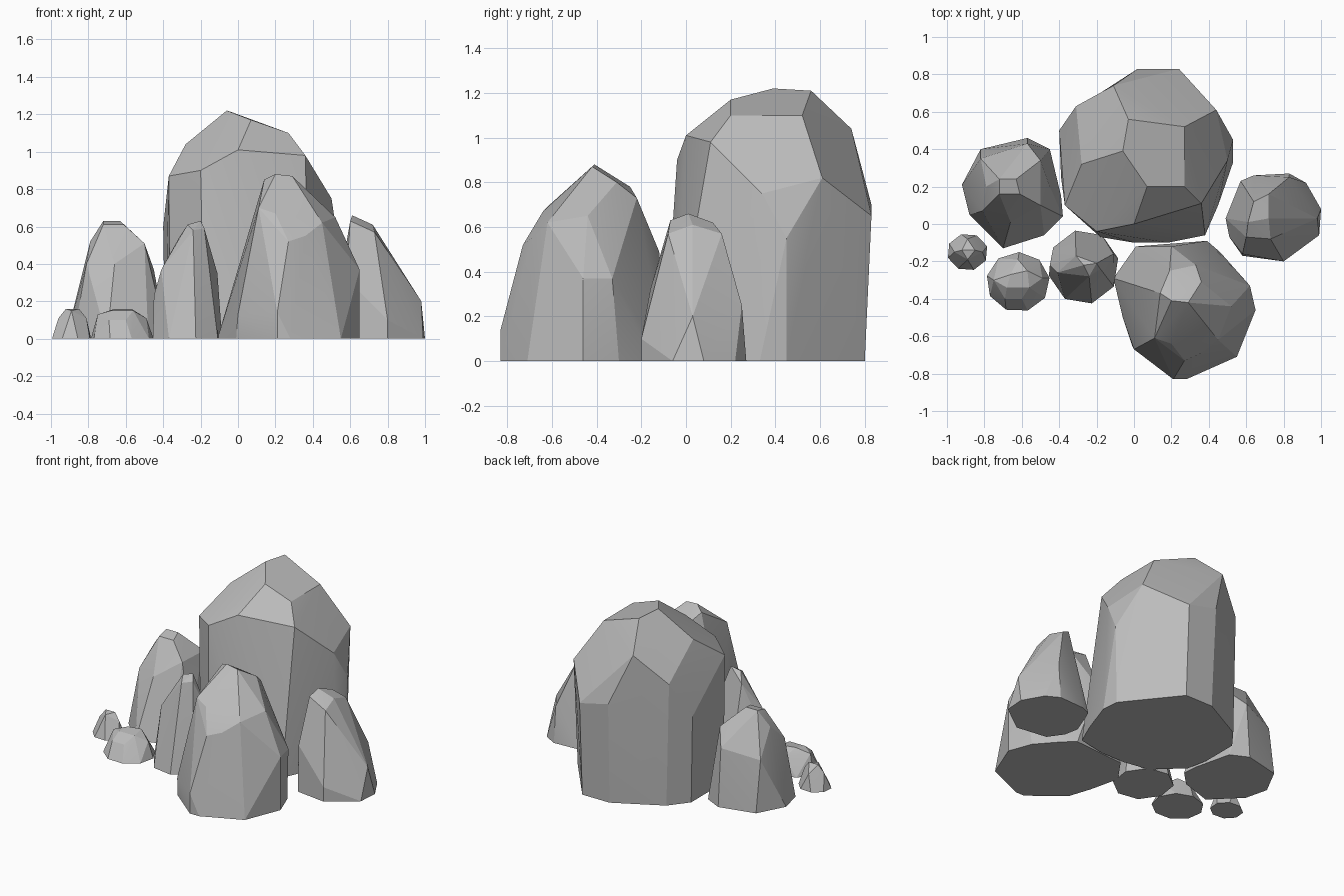
import bpy
import bmesh
from math import cos, sin, tau, radians

default_cube = bpy.data.objects.get("Cube")
if default_cube:
    bpy.data.objects.remove(default_cube, do_unlink=True)

# One plain grey stone colour
STONE_COLOUR = (.5, .5, .5, 1)
stone = bpy.data.materials.new("grey_stone")
stone.use_nodes = True
stone.diffuse_color = STONE_COLOUR
shader = next(node for node in stone.node_tree.nodes if node.type == 'BSDF_PRINCIPLED')
shader.inputs["Base Color"].default_value = STONE_COLOUR
shader.inputs["Roughness"].default_value = .9


def oval(centre_x, centre_y, radius_x, radius_y, sides, turn):
    """Ground outline with the given number of sides."""
    angles = [tau * (side + turn) / sides for side in range(sides)]
    return [(centre_x + radius_x * cos(angle), centre_y + radius_y * sin(angle))
            for angle in angles]


def rock(name, footprint, crown):
    """Stretch a faceted skin over a ground outline and a few crown corners."""
    bm = bmesh.new()
    for x, y in footprint:
        bm.verts.new((x, y, 0))
    for corner in crown:
        bm.verts.new(corner)
    bmesh.ops.convex_hull(bm, input=bm.verts[:], use_existing_faces=False)
    loose = [vert for vert in bm.verts if not vert.link_faces]
    bmesh.ops.delete(bm, geom=loose, context='VERTS')
    bmesh.ops.dissolve_limit(bm, angle_limit=radians(3),
                             verts=bm.verts[:], edges=bm.edges[:])
    bmesh.ops.recalc_face_normals(bm, faces=bm.faces[:])
    mesh = bpy.data.meshes.new(name)
    bm.to_mesh(mesh)
    bm.free()
    mesh.materials.append(stone)
    # Soften shallow creases, keep the chiselled edges sharp
    mesh.shade_smooth()
    mesh.set_sharp_from_angle(angle=radians(13))
    obj = bpy.data.objects.new(name, mesh)
    bpy.context.scene.collection.objects.link(obj)
    return obj


# Tall boulder at the back
rock("tall_boulder",
     footprint=[(.53, .33), (.52, .45), (.24, .8), (.03, .8), (-.29, .63),
                (-.39, .5), (-.39, .25), (-.36, .1), (-.18, -.07), (0, -.1),
                (.18, -.1), (.38, -.06), (.45, .1)],
     crown=[(-.03, .56, 1.21), (.27, .52, 1.1), (.27, .2, 1.1),
            (.07, .2, 1.17), (-.06, .39, 1.22), (-.11, .74, 1.04),
            (-.28, .32, 1.04), (0, 0, 1.01), (-.2, -.04, .9),
            (-.37, .1, .87), (-.31, .63, .85), (.36, .11, .98),
            (.44, .61, .82), (.5, .34, .75), (.24, .83, .65),
            (.02, .83, .7), (-.4, .5, .6), (.53, .45, .55)])

# Pointed boulder in front
rock("front_boulder",
     footprint=[(.28, -.83), (.21, -.83), (.55, -.71), (.65, -.46), (.59, -.3),
                (.46, -.15), (.39, -.09), (.01, -.12), (-.11, -.29),
                (-.06, -.5), (-.01, -.65)],
     crown=[(.2, -.41, .88), (.29, -.42, .87), (.14, -.37, .85),
            (.36, -.31, .8), (.19, -.25, .78), (.33, -.22, .73),
            (.52, -.44, .65), (.11, -.61, .7), (.2, -.64, .67),
            (.36, -.69, .55), (.27, -.73, .52), (.45, -.62, .62),
            (.21, -.83, .14), (0, -.67, .13), (.65, -.46, .37),
            (.62, -.33, .37), (.2, -.12, .49)])

# Medium boulder on the right side of the group
rock("right_boulder",
     footprint=[(-.92, .21), (-.82, .4), (-.57, .46), (-.45, .4), (-.39, .15),
                (-.38, .04), (-.48, -.06), (-.7, -.13), (-.88, .05)],
     crown=[(-.72, .24, .63), (-.63, .24, .63), (-.61, .16, .61),
            (-.72, .16, .61), (-.5, .1, .51), (-.5, .34, .5),
            (-.79, .2, .52), (-.81, .07, .4), (-.66, .01, .4),
            (-.57, .43, .4), (-.82, .35, .35), (-.45, .2, .37)])

# Leaning boulder on the left side of the group
rock("left_boulder",
     footprint=[(.49, .03), (.57, .23), (.64, .26), (.83, .27), (.92, .22),
                (1, .08), (.99, -.06), (.8, -.2), (.58, -.17), (.51, -.07)],
     crown=[(.61, .01, .66), (.6, -.07, .63), (.64, .12, .62),
            (.72, .03, .61), (.73, -.08, .57), (.72, .16, .57),
            (.98, .03, .2), (.83, .25, .25), (.8, -.2, .1), (.58, -.16, .32)])

# Slim stone between the boulders
rock("slim_stone",
     footprint=oval(-.27, -.23, .19, .2, sides=8, turn=.3),
     crown=[(-.27, -.22, .61), (-.2, -.21, .63), (-.18, -.24, .59),
            (-.24, -.28, .58), (-.31, -.17, .55), (-.41, -.26, .37),
            (-.45, -.22, .23), (-.11, -.16, .35)])

# Two low stones at the front right
rock("low_stone",
     footprint=oval(-.62, -.31, .17, .16, sides=9, turn=.2),
     crown=[(-.66, -.27, .16), (-.57, -.25, .16), (-.56, -.34, .15),
            (-.68, -.34, .15), (-.49, -.29, .11), (-.75, -.3, .13),
            (-.6, -.4, .1), (-.69, -.4, .1), (-.62, -.19, .11)])
rock("tiny_stone",
     footprint=oval(-.89, -.15, .11, .1, sides=8, turn=.4),
     crown=[(-.92, -.14, .16), (-.85, -.14, .16), (-.89, -.19, .15),
            (-.96, -.15, .11), (-.81, -.15, .11), (-.89, -.08, .11)])
